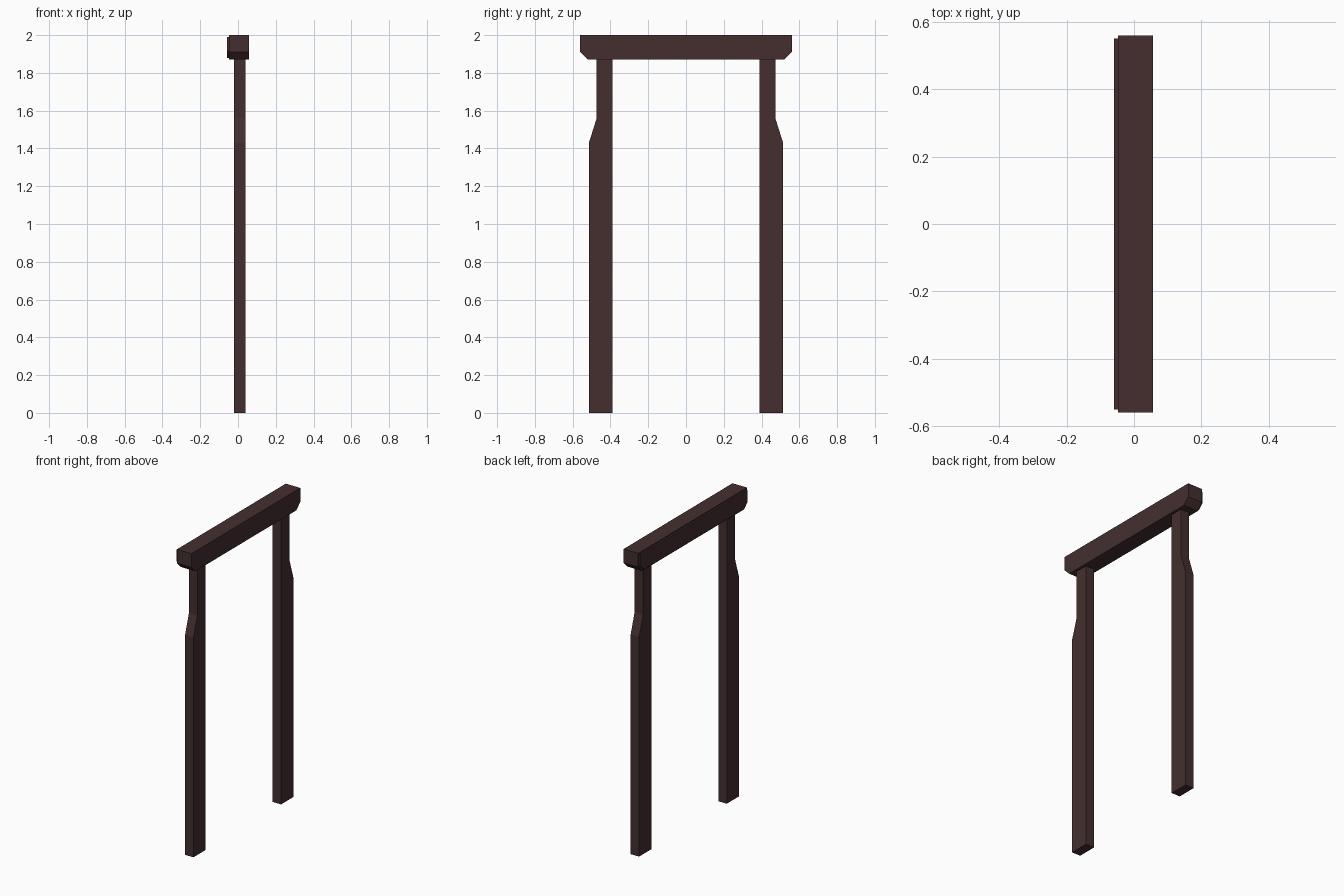
import bpy

if "Cube" in bpy.data.objects:
    bpy.data.objects.remove(bpy.data.objects["Cube"])

wood = bpy.data.materials.new("dark brown wood")
wood.diffuse_color = (0.058, 0.028, 0.029, 1)
wood.use_nodes = True
wood.node_tree.nodes["Principled BSDF"].inputs["Base Color"].default_value = wood.diffuse_color


def extrude_x(name, profile, x0, x1):
    """Solid made from a (y, z) profile, counter-clockwise seen from +x."""
    n = len(profile)
    verts = [(x, y, z) for x in (x0, x1) for y, z in profile]
    faces = [tuple(range(n))[::-1], tuple(range(n, 2 * n))]
    faces += [(i, (i + 1) % n, n + (i + 1) % n, n + i) for i in range(n)]
    mesh = bpy.data.meshes.new(name)
    mesh.from_pydata(verts, [], faces)
    mesh.materials.append(wood)
    obj = bpy.data.objects.new(name, mesh)
    bpy.context.collection.objects.link(obj)
    return obj


# Posts, notched on the outer side near the top
post = [(0.388, 0), (0.514, 0), (0.514, 1.43), (0.473, 1.56),
        (0.473, 1.872), (0.388, 1.872)]
extrude_x("right_post", post, -0.022, 0.039)
extrude_x("left_post", [(-y, z) for y, z in reversed(post)], -0.022, 0.039)

# Top beam with clipped lower corners
beam = [(-0.52, 1.87), (0.52, 1.87), (0.56, 1.91), (0.56, 2.0),
        (-0.56, 2.0), (-0.56, 1.91)]
extrude_x("top_beam", beam, -0.048, 0.057)

# Thin raised panel on the side of the beam
panel = [(-0.515, 1.88), (0.515, 1.88), (0.55, 1.915), (0.55, 1.99),
         (-0.55, 1.99), (-0.55, 1.915)]
extrude_x("beam_panel", panel, -0.059, -0.047)
